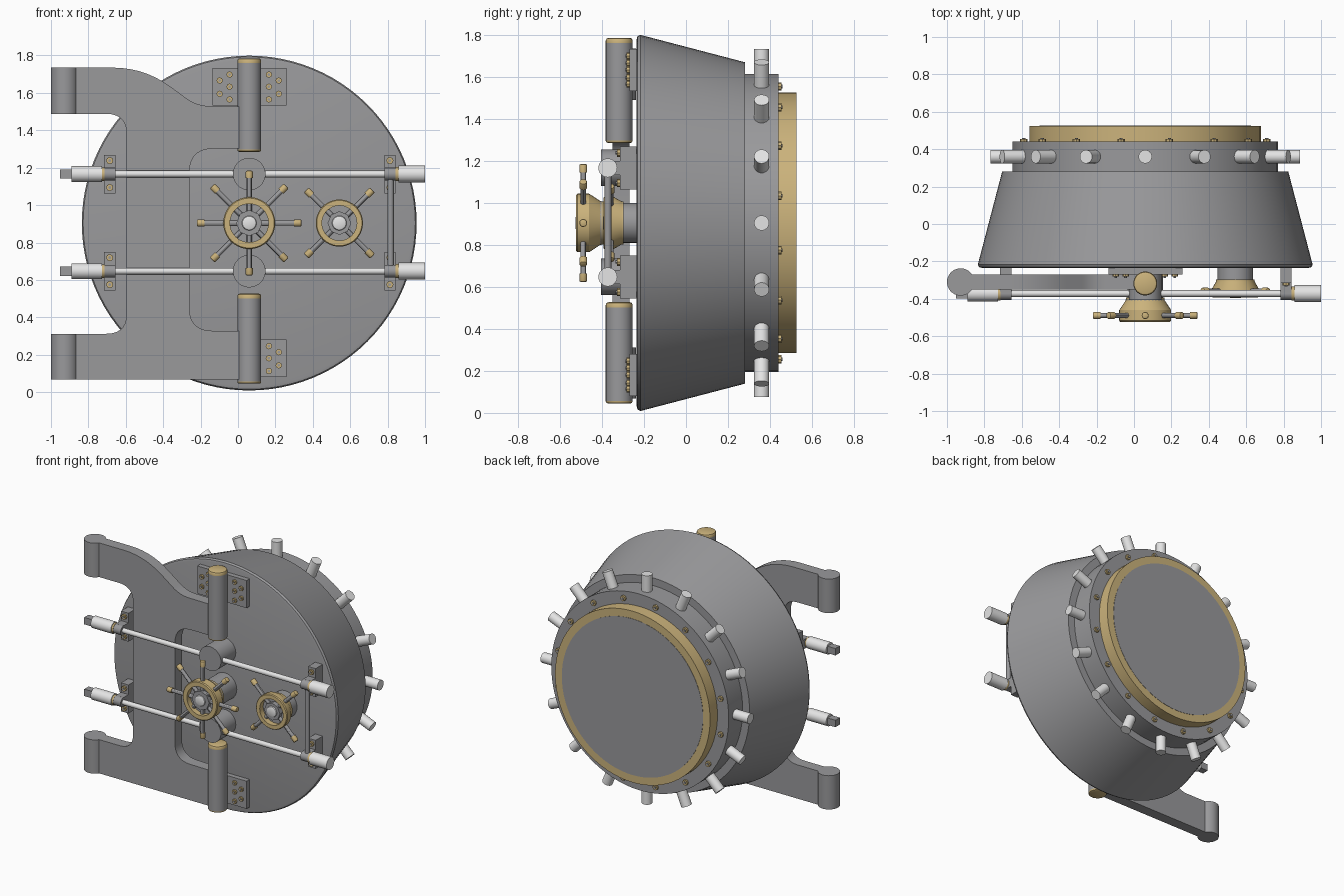
import bpy, bmesh, math
from mathutils import Vector

if "Cube" in bpy.data.objects:
    bpy.data.objects.remove(bpy.data.objects["Cube"])

def material(name, rgb):
    m = bpy.data.materials.new(name)
    m.diffuse_color = (*rgb, 1)
    m.use_nodes = True
    m.node_tree.nodes["Principled BSDF"].inputs["Base Color"].default_value = m.diffuse_color
    return m

GREY = material("grey steel", (0.32, 0.32, 0.33))
BRIGHT = material("bright steel", (0.78, 0.78, 0.78))
BRASS = material("brass", (0.60, 0.45, 0.20))
CX, CZ = 0.06, 0.904          # axis of the round door
FACE = -0.235                 # front face of the door

def finish(name, bm, mat, smooth=True):
    bmesh.ops.remove_doubles(bm, verts=bm.verts, dist=1e-5)
    bmesh.ops.recalc_face_normals(bm, faces=bm.faces)
    me = bpy.data.meshes.new(name)
    bm.to_mesh(me)
    bm.free()
    me.materials.append(mat)
    if smooth:
        me.shade_smooth()
        me.set_sharp_from_angle(angle=math.radians(30))
    ob = bpy.data.objects.new(name, me)
    bpy.context.collection.objects.link(ob)
    return ob

def lathe(name, profile, start, axis, mat, n=24, closed=False):
    """Spin (radius, distance along axis) points round an axis."""
    axis = Vector(axis).normalized()
    u = axis.orthogonal().normalized()
    v = axis.cross(u)
    bm = bmesh.new()
    rings = []
    for r, d in profile:
        rings.append([bm.verts.new(Vector(start) + axis * d + r * (
            u * math.cos(2 * math.pi * i / n) + v * math.sin(2 * math.pi * i / n)))
            for i in range(n)])
    pairs = list(zip(rings, rings[1:]))
    if closed:
        pairs.append((rings[-1], rings[0]))
    else:
        bm.faces.new(rings[0])
        bm.faces.new(rings[-1])
    for a, b in pairs:
        for i in range(n):
            j = (i + 1) % n
            bm.faces.new((a[i], a[j], b[j], b[i]))
    return finish(name, bm, mat)

def rod(name, p, q, r, mat, n=16, bevel=0.0):
    d = Vector(q) - Vector(p)
    L = d.length
    prof = [(r, 0), (r, L)]
    if bevel:
        prof = [(r, 0), (r, L - bevel), (r - 0.3 * bevel, L - 0.3 * bevel), (r - bevel, L)]
    return lathe(name, prof, p, d, mat, n)

def box(name, lo, hi, mat):
    bm = bmesh.new()
    bmesh.ops.create_cube(bm, size=1)
    for v in bm.verts:
        v.co = [(l + h) / 2 + c * (h - l) for l, h, c in zip(lo, hi, v.co)]
    return finish(name, bm, mat, False)

def rounded(points, seg=7):
    """Round each (x, z, radius) corner of an outline."""
    out = []
    for i, (x, z, r) in enumerate(points):
        p = Vector((x, z))
        a = Vector(points[i - 1][:2]) - p
        b = Vector(points[(i + 1) % len(points)][:2]) - p
        if not r:
            out.append(p)
            continue
        a, b = p + a.normalized() * r, p + b.normalized() * r
        for k in range(seg + 1):
            t = k / seg
            out.append(a * (1 - t) ** 2 + p * 2 * t * (1 - t) * 0.9 + p * 0.2 * t * (1 - t) + b * t * t)
    return out

def bolt(name, x, y, z, r=0.019, h=0.025, dy=-1):
    rod(name, (x, y, z), (x, y + dy * h, z), r, BRASS, 8)
    rod(name + "_tip", (x, y + dy * h, z), (x, y + dy * (h + 0.006), z), r * 0.45, GREY, 6)

# Tapered door body with stepped back ring
lathe("door_body", [(0.872, 0), (0.888, 0.004), (0.895, 0.018), (0.765, 0.515),
                    (0.71, 0.515), (0.71, 0.675)], (CX, FACE, CZ), (0, 1, 0), GREY, 96)
lathe("back_brass_ring", [(0.62, 0), (0.62, 0.085)], (CX, 0.44, CZ), (0, 1, 0), BRASS, 80)
lathe("back_plate", [(0.565, 0), (0.565, 0.087)], (CX, 0.44, CZ), (0, 1, 0), GREY, 80)

# Locking pins and back bolts around the rim
for i in range(16):
    a = 2 * math.pi * i / 16
    c, s = math.cos(a), math.sin(a)
    rod("locking_pin", (CX + 0.68 * c, 0.36, CZ + 0.68 * s),
        (CX + 0.828 * c, 0.36, CZ + 0.828 * s), 0.036, BRIGHT, 20)
    a += math.pi / 16
    bolt("back_bolt", CX + 0.662 * math.cos(a), 0.44, CZ + 0.662 * math.sin(a), 0.02, 0.014, 1)

# Hinge arm: C-shaped plate
outline = rounded([
    (-0.93, 1.735, 0), (-0.50, 1.735, 0.17), (-0.22, 1.53, 0.07), (CX, 1.527, 0),
    (CX, 1.302, 0), (-0.26, 1.302, 0.13), (-0.26, 0.33, 0.12), (CX, 0.325, 0),
    (CX, 0.068, 0), (-0.93, 0.068, 0), (-0.93, 0.312, 0), (-0.595, 0.312, 0.11),
    (-0.595, 1.488, 0.11), (-0.93, 1.488, 0)])
bm = bmesh.new()
f = bm.faces.new([bm.verts.new((p.x, -0.35, p.y)) for p in outline])
ext = bmesh.ops.extrude_face_region(bm, geom=[f])["geom"]
bmesh.ops.translate(bm, vec=(0, 0.08, 0), verts=[g for g in ext if isinstance(g, bmesh.types.BMVert)])
finish("hinge_arm", bm, GREY)
for z0, z1 in ((0.068, 0.312), (1.488, 1.735)):
    rod("arm_pivot", (-0.927, -0.31, z0), (-0.927, -0.31, z1), 0.073, GREY, 32)

# Vertical hinge barrels with brass caps
for z0, z1 in ((0.045, 0.527), (1.285, 1.785)):
    rod("hinge_barrel", (CX, -0.318, z0 + 0.012), (CX, -0.318, z1 - 0.025), 0.064, GREY, 32)
    rod("barrel_top_cap", (CX, -0.318, z1 - 0.025), (CX, -0.318, z1), 0.064, BRASS, 32, 0.013)
    rod("barrel_bottom_cap", (CX, -0.318, z0 + 0.012), (CX, -0.318, z0), 0.064, BRASS, 32, 0.01)

# Hinge plates with bolts
for zc in (0.181, 1.633):
    box("hinge_plate", (-0.137, -0.27, zc - 0.1), (0.258, FACE + 0.005, zc + 0.1), GREY)
    for side in (-1, 1):
        if side < 0 and zc < 1:
            continue          # hidden behind the arm
        for k, dz in enumerate((0.065, 0.033, 0.0, -0.038, -0.068)):
            bolt("hinge_bolt", CX + side * (0.105 + 0.053 * (k % 2)), -0.27, zc + dz, 0.017, 0.012)

# Horizontal sliding bars, hubs, brackets
Y = -0.372
for z in (0.647, 1.166):
    rod("sliding_bar", (-0.90, Y, z), (0.90, Y, z), 0.018, BRIGHT)
    rod("bar_left_sleeve", (-0.89, Y, z), (-0.728, Y, z), 0.042, BRIGHT, 24)
    rod("bar_left_brass_ring", (-0.728, Y, z), (-0.715, Y, z), 0.036, BRASS, 24)
    box("bar_square_end", (-0.953, Y - 0.025, z - 0.025), (-0.89, Y + 0.025, z + 0.025), GREY)
    rod("bar_right_sleeve", (0.858, Y, z), (1.0, Y, z), 0.045, BRIGHT, 24)
    rod("bar_right_brass_ring", (0.842, Y, z), (0.858, Y, z), 0.038, BRASS, 24)
    rod("bar_hub", (CX, FACE + 0.005, z), (CX, -0.405, z), 0.087, GREY, 40)
    for x in (-0.686, 0.812):
        box("bracket_base", (x - 0.03, -0.315, z - 0.103), (x + 0.03, FACE + 0.005, z + 0.103), GREY)
        rod("bracket_clamp", (x - 0.03, Y, z), (x + 0.03, Y, z), 0.034, GREY, 20)
        box("bracket_neck", (x - 0.03, Y, z - 0.034), (x + 0.03, -0.31, z + 0.034), GREY)
        for dz in (-0.072, 0.072):
            bolt("bracket_bolt", x, -0.315, z + dz, 0.019, 0.014)
rod("vertical_link", (0.816, Y, 0.647), (0.816, Y, 1.166), 0.017, GREY)

# Handwheels: grey shaft, flared brass rim, spokes with brass tips
def handwheel(name, x, front, depth, r, neck, reach, angles):
    back = front + depth
    rod(name + "_shaft", (x, FACE + 0.005, CZ), (x, back - 0.02, CZ), neck, GREY, 32)
    lathe(name + "_rim", [(r * 0.74, 0), (r * 0.96, 0), (r, 0.006), (r, depth * 0.48),
                          (neck + 0.008, depth * 0.9), (neck + 0.008, depth), (r * 0.74, depth)],
          (x, front, CZ), (0, 1, 0), BRASS, 40, True)
    rod(name + "_recess", (x, back - 0.01, CZ), (x, front + 0.04, CZ), r * 0.75, GREY, 32)
    rod(name + "_hub", (x, front + 0.05, CZ), (x, front + 0.008, CZ), r * 0.5, GREY, 8)
    rod(name + "_centre", (x, front + 0.03, CZ), (x, front - 0.002, CZ), 0.04, BRIGHT, 20, 0.012)
    y = front + 0.034
    for a in angles:
        c, s = math.cos(math.radians(a)), math.sin(math.radians(a))
        at = lambda d: (x + d * c, y, CZ + d * s)
        rod(name + "_spoke", at(0.03), at(reach - 0.035), 0.014, GREY, 12)
        rod(name + "_spoke_tip", at(reach - 0.04), at(reach), 0.019, BRASS, 14, 0.007)

handwheel("large_wheel", CX, -0.523, 0.13, 0.139, 0.095, 0.28, range(0, 360, 45))
handwheel("small_wheel", 0.542, -0.393, 0.095, 0.126, 0.095, 0.25, range(45, 360, 90))
